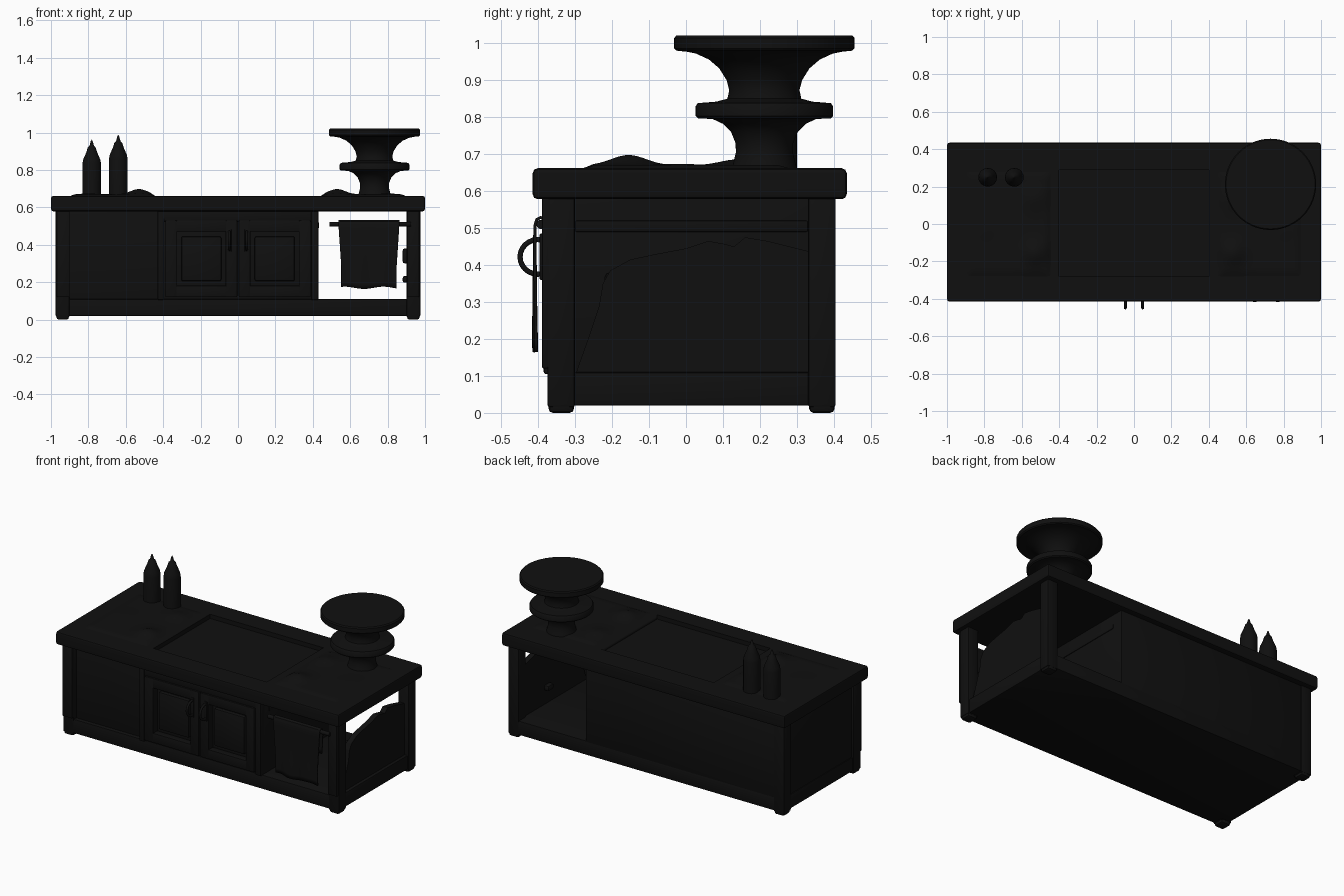
import bpy, bmesh, math
from mathutils import Vector

if "Cube" in bpy.data.objects:
    bpy.data.objects.remove(bpy.data.objects["Cube"])

# One near-black finish for every part
black = bpy.data.materials.new('black_finish')
black.diffuse_color = (0.005, 0.005, 0.005, 1)
black.use_nodes = True
black.node_tree.nodes["Principled BSDF"].inputs["Base Color"].default_value = black.diffuse_color


def mesh_object(name, bm, smooth=True):
    bmesh.ops.recalc_face_normals(bm, faces=bm.faces)
    me = bpy.data.meshes.new(name)
    bm.to_mesh(me)
    bm.free()
    me.materials.append(black)
    ob = bpy.data.objects.new(name, me)
    bpy.context.collection.objects.link(ob)
    if smooth:
        bpy.ops.object.select_all(action='DESELECT')
        ob.select_set(True)
        bpy.context.view_layer.objects.active = ob
        bpy.ops.object.shade_smooth_by_angle(angle=math.radians(35))
    return ob


def box(name, x, y, z, bevel=0.006):
    bm = bmesh.new()
    bmesh.ops.create_cube(bm, size=1)
    for v in bm.verts:
        v.co = Vector([(r[0] + r[1]) / 2 + c * (r[1] - r[0]) for r, c in zip((x, y, z), v.co)])
    if bevel:
        bmesh.ops.bevel(bm, geom=bm.edges[:], offset=bevel, segments=2, profile=0.5, affect='EDGES')
    return mesh_object(name, bm)


def lathe(name, profile, x, y, steps=48):
    bm = bmesh.new()
    verts = [bm.verts.new((r, 0, z)) for r, z in profile]
    edges = [bm.edges.new(p) for p in zip(verts, verts[1:])]
    bmesh.ops.spin(bm, geom=verts + edges, cent=(0, 0, 0), axis=(0, 0, 1), angle=math.tau, steps=steps)
    bmesh.ops.remove_doubles(bm, verts=bm.verts, dist=0.0005)
    bmesh.ops.translate(bm, verts=bm.verts, vec=(x, y, 0))
    return mesh_object(name, bm)


def tube(name, points, radius):
    cu = bpy.data.curves.new(name, 'CURVE')
    cu.dimensions = '3D'
    cu.bevel_depth = radius
    cu.bevel_resolution = 3
    cu.use_fill_caps = True
    cu.materials.append(black)
    sp = cu.splines.new('POLY')
    sp.points.add(len(points) - 1)
    for p, co in zip(sp.points, points):
        p.co = (*co, 1)
    ob = bpy.data.objects.new(name, cu)
    bpy.context.collection.objects.link(ob)
    return ob


def sheet(name, fn, nu, nv, thickness):
    bm = bmesh.new()
    g = [[bm.verts.new(fn(i / nu, j / nv)) for j in range(nv + 1)] for i in range(nu + 1)]
    for i in range(nu):
        for j in range(nv):
            bm.faces.new((g[i][j], g[i + 1][j], g[i + 1][j + 1], g[i][j + 1]))
    ob = mesh_object(name, bm)
    m = ob.modifiers.new('thickness', 'SOLIDIFY')
    m.thickness = thickness
    m.offset = 0
    return ob


# Countertop with a shallow recessed work area
top = box('countertop', (-1, 1), (-0.415, 0.435), (0.578, 0.662), 0.014)
cutter = box('recess_cutter', (-0.4, 0.4), (-0.28, 0.29), (0.635, 0.75), 0)
cutter.hide_render = True
cutter.hide_viewport = True
mod = top.modifiers.new('recess', 'BOOLEAN')
mod.object = cutter
mod.solver = 'EXACT'
top.modifiers.new('flat_normals', 'WEIGHTED_NORMAL').keep_sharp = True

# Uneven raised slabs on both ends of the top
for side, s in (('left', -1), ('right', 1)):
    def slab(u, v, s=s):
        x, y = 0.43 + 0.48 * u, -0.3 + 0.6 * v
        edge = min(1, 12 * min(u, v, 1 - u, 1 - v))
        z = 0.654 + 0.014 * edge
        for bx, by, h in ((0.53, -0.155, 0.028), (0.53, 0.14, 0.016), (0.8, -0.02, 0.004)):
            z += edge * h * math.exp(-((x - bx) / 0.06) ** 2 - ((y - by) / 0.065) ** 2)
        return s * x, y, z
    sheet(side + '_top_slab', slab, 32, 36, 0.004)

# Corner posts and feet
for sx in (-1, 1):
    for y0, y1, n in ((-0.375, -0.3, 'front'), (0.33, 0.405, 'back')):
        side = 'left' if sx < 0 else 'right'
        xr = sorted((sx * 0.9, sx * 0.975))
        box(f'{n}_{side}_post', xr, (y0, y1), (0.015, 0.59), 0.008)
        box(f'{n}_{side}_foot', [xr[0] + 0.004, xr[1] - 0.004], (y0 + 0.003, y1 - 0.003), (0, 0.05), 0.012)

# Plinth, closed cabinet body, divider rail
box('base_plinth', (-0.965, 0.965), (-0.37, 0.4), (0.02, 0.11))
box('cabinet_body', (-0.96, 0.43), (-0.345, 0.4), (0.1, 0.585))
box('divider_rail', (0.42, 0.434), (-0.3, 0.33), (0.49, 0.52), 0.004)


# Raised frame for the doors
def frame(name, x0, x1, z0, z1, w, y0, y1):
    box(name + '_left_stile', (x0, x0 + w), (y0, y1), (z0, z1), 0.005)
    box(name + '_right_stile', (x1 - w, x1), (y0, y1), (z0, z1), 0.005)
    box(name + '_bottom_rail', (x0 + w - 0.005, x1 - w + 0.005), (y0, y1), (z0, z0 + w), 0.005)
    box(name + '_top_rail', (x0 + w - 0.005, x1 - w + 0.005), (y0, y1), (z1 - w, z1), 0.005)


# Front facings and dividers
box('left_post_facing', (-0.97, -0.9), (-0.39, -0.36), (0.12, 0.585))
box('right_post_facing', (0.905, 0.97), (-0.39, -0.36), (0.12, 0.585))
box('left_divider', (-0.43, -0.395), (-0.385, -0.34), (0.105, 0.585))
box('right_divider', (0.39, 0.43), (-0.385, -0.34), (0.105, 0.585))
box('door_header', (-0.4, 0.4), (-0.38, -0.34), (0.525, 0.585))

# Two framed doors with ring pulls
for n, s in (('left', -1), ('right', 1)):
    x0, x1 = sorted((s * 0.004, s * 0.388))
    frame(n + '_door', x0, x1, 0.12, 0.53, 0.062, -0.39, -0.345)
    box(n + '_door_panel', (x0 + 0.085, x1 - 0.085), (-0.372, -0.34), (0.205, 0.445), 0.01)
    box(n + '_pull_plate', (s * 0.046 - 0.01, s * 0.046 + 0.01), (-0.396, -0.385), (0.36, 0.485), 0.003)
    pts = [(s * 0.046, -0.4 - 0.049 * math.sin(a), 0.422 - 0.047 * math.cos(a))
           for a in [math.pi * (k / 16 * 1.3 - 0.15) for k in range(17)]]
    tube(n + '_door_pull', pts, 0.0075)

# Broken panel on the open right end
outline = [(-0.3, 0.1), (-0.29, 0.13), (-0.265, 0.2), (-0.235, 0.29), (-0.225, 0.35), (-0.205, 0.385),
           (-0.15, 0.415), (-0.08, 0.43), (0.0, 0.445), (0.06, 0.465), (0.1, 0.458), (0.13, 0.45),
           (0.16, 0.475), (0.22, 0.465), (0.28, 0.45), (0.34, 0.435), (0.34, 0.1)]
bm = bmesh.new()
f = bm.faces.new([bm.verts.new((0.91, y, z)) for y, z in outline])
ext = bmesh.ops.extrude_face_region(bm, geom=[f])
bmesh.ops.translate(bm, vec=(0.035, 0, 0), verts=[e for e in ext['geom'] if isinstance(e, bmesh.types.BMVert)])
mesh_object('broken_end_panel', bm, False)
for i, (y, z, h) in enumerate(((-0.19, 0.34, 0.04), (0.1, 0.215, 0.018))):
    box(f'panel_splinter_{i + 1}', (0.88, 0.915), (y - 0.03, y + 0.03), (z - h, z + h), 0.012)

# Towel rail and draped towel
tube('towel_rail', [(0.49, -0.392, 0.51), (0.925, -0.392, 0.51)], 0.013)
path = [(-0.372, 0.36), (-0.373, 0.45), (-0.375, 0.505), (-0.382, 0.523), (-0.393, 0.529), (-0.404, 0.523),
        (-0.409, 0.505), (-0.409, 0.42), (-0.409, 0.33), (-0.409, 0.25), (-0.408, 0.17)]


def towel(u, v):
    k = v * (len(path) - 1)
    i = min(int(k), len(path) - 2)
    a, b = path[i], path[i + 1]
    y, z = (a[0] + (b[0] - a[0]) * (k - i), a[1] + (b[1] - a[1]) * (k - i))
    low = max(0, (0.5 - z) / 0.33)
    x = 0.7 + (u - 0.5) * (0.325 - 0.03 * min(1, low * 1.5))
    return x, y + 0.004 * low * math.sin(u * 15), z + 0.006 * low * math.sin(u * 9 + 1)


sheet('towel', towel, 30, 30, 0.008)

# Two bottles
for n, x, h in (('left', -0.782, 0), ('right', -0.64, 0.025)):
    lathe(n + '_bottle', [(0, 0.655), (0.05, 0.655), (0.05, 0.83 + h), (0.046, 0.855 + h), (0.03, 0.892 + h),
                          (0.021, 0.92 + h), (0.012, 0.928 + h), (0.005, 0.955 + h), (0, 0.962 + h)], x, 0.25, 24)

# Two-tier cake stand
lathe('cake_stand', [(0, 0.655), (0.09, 0.655), (0.083, 0.68), (0.077, 0.705), (0.078, 0.73), (0.09, 0.76),
                     (0.112, 0.782), (0.14, 0.795), (0.18, 0.797), (0.186, 0.803), (0.186, 0.829), (0.18, 0.838),
                     (0.13, 0.842), (0.1, 0.85), (0.095, 0.873), (0.102, 0.9), (0.122, 0.932), (0.15, 0.956),
                     (0.185, 0.972), (0.21, 0.977), (0.238, 0.98), (0.244, 0.986), (0.244, 1.014),
                     (0.238, 1.021), (0, 1.021)], 0.73, 0.212, 56)
